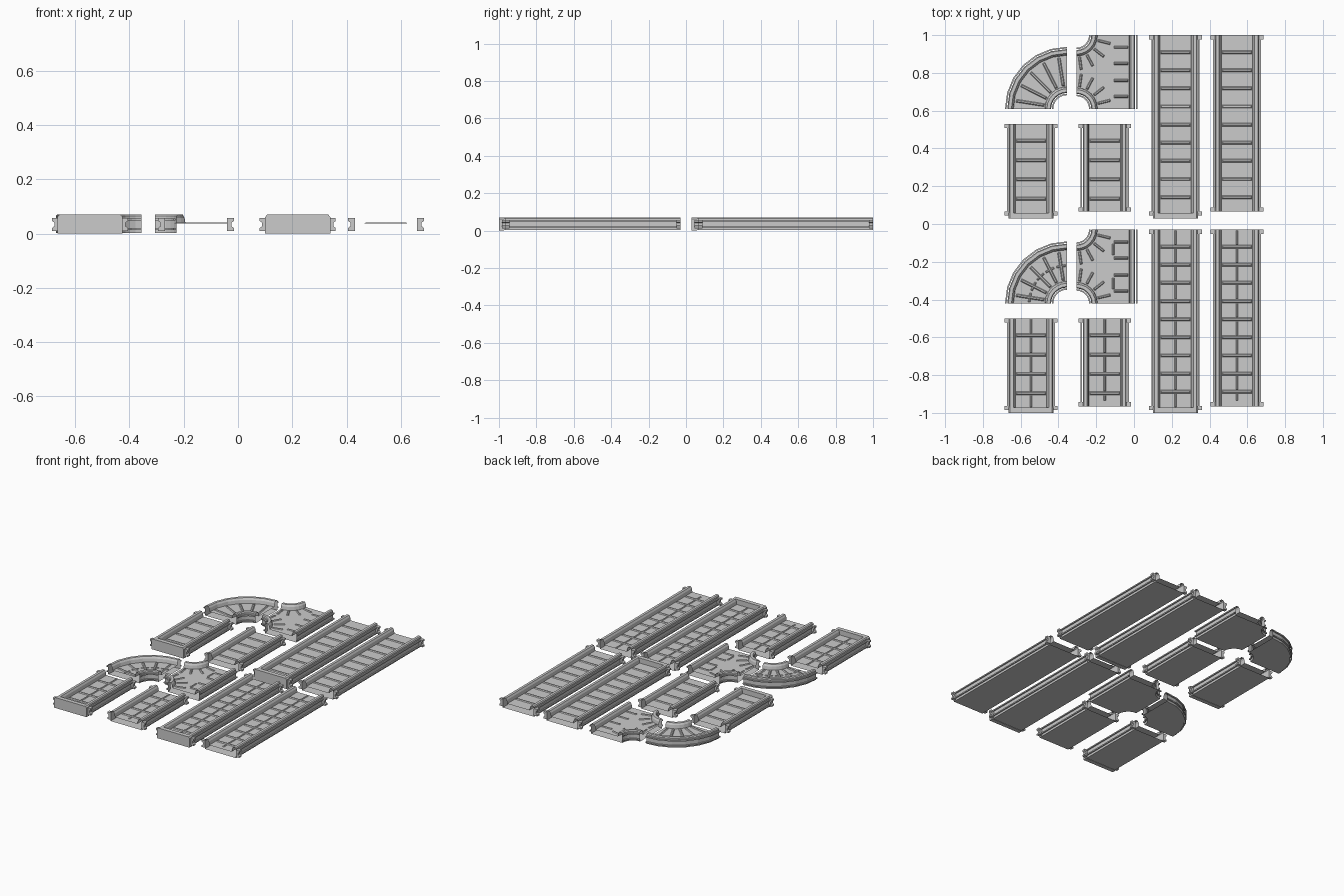
import bpy, bmesh
from math import sin, cos, radians
from mathutils import Vector

if "Cube" in bpy.data.objects:
    bpy.data.objects.remove(bpy.data.objects["Cube"])

BELT = 0.036
# half cross-section: (offset from lane centre, height), belt edge to base edge
RAIL = [(0.083, BELT), (0.087, 0.058), (0.094, 0.07), (0.111, 0.07), (0.116, 0.064), (0.116, 0.002)]
TUBE = RAIL + [(-o, z) for o, z in reversed(RAIL)]
# two thin side strips
STRIPS = [[(0.12, a), (0.128, a), (0.128, a + 0.008), (0.12, a + 0.008)] for a in (0.013, 0.048)]
POST = [(0.114, 0.01), (0.14, 0.01), (0.14, 0.02), (0.131, 0.027), (0.131, 0.040),
        (0.14, 0.046), (0.14, 0.057), (0.114, 0.057)]
CAP = [(-0.12, 0), (0.12, 0), (0.12, 0.061), (0.112, 0.07), (-0.112, 0.07), (-0.12, 0.061)]


def finish(name, bm):
    bmesh.ops.remove_doubles(bm, verts=bm.verts, dist=0.0003)
    bmesh.ops.recalc_face_normals(bm, faces=bm.faces)
    me = bpy.data.meshes.new(name)
    bm.to_mesh(me)
    bm.free()
    ob = bpy.data.objects.new(name, me)
    bpy.context.collection.objects.link(ob)


def mirror(prof):
    return [(-o, z) for o, z in prof]


def sweep(bm, path, prof, closed=True, ends=False):
    """path: list of (point, sideways direction)"""
    rings = [[bm.verts.new((p[0] + d[0] * o, p[1] + d[1] * o, z)) for o, z in prof] for p, d in path]
    n = len(prof)
    for a, b in zip(rings, rings[1:]):
        for i in range(n if closed else n - 1):
            j = (i + 1) % n
            bm.faces.new((a[i], a[j], b[j], b[i]))
    if ends:
        bm.faces.new(rings[0])
        bm.faces.new(rings[-1])


def line(x, y0, y1):
    return [((x, y0), (1, 0)), ((x, y1), (1, 0))]


def arc(cx, cy, r, a0, a1, n):
    out = []
    for i in range(n + 1):
        a = radians(a0 + (a1 - a0) * i / n)
        d = (cos(a), sin(a))
        out.append(((cx + r * d[0], cy + r * d[1]), d))
    return out


def ridge(bm, p, q, w=0.009, h=0.005):
    """raised bar with sloping sides on the belt"""
    p, q = Vector((*p, BELT)), Vector((*q, BELT))
    u = (q - p).normalized()
    s = Vector((-u.y, u.x, 0))
    up = Vector((0, 0, h))
    low = [p - s * w, q - s * w, q + s * w, p + s * w]
    e, t = u * w * 0.6, s * w * 0.45
    top = [p + e - t + up, q - e - t + up, q - e + t + up, p + e + t + up]
    a = [bm.verts.new(v) for v in low]
    b = [bm.verts.new(v) for v in top]
    bm.faces.new(b)
    for i in range(4):
        j = (i + 1) % 4
        bm.faces.new((a[i], a[j], b[j], b[i]))


def straight(name, x, y1, length, dy, capped, split):
    y0 = y1 - length + (0.0 if capped else 0.035)
    start = y0 + (0.015 if capped else 0)
    bm = bmesh.new()
    sweep(bm, line(x, start, y1), TUBE)
    finish(name + "_body", bm)
    # side strips and corner posts
    bm = bmesh.new()
    for prof in STRIPS:
        for pr in (prof, mirror(prof)):
            sweep(bm, line(x, start, y1), pr)
    finish(name + "_side_strips", bm)
    bm = bmesh.new()
    for a in (start, y1 - 0.022):
        for pr in (POST, mirror(POST)):
            sweep(bm, line(x, a, a + 0.022), pr, ends=True)
    finish(name + "_posts", bm)
    if capped:
        bm = bmesh.new()
        sweep(bm, line(x, y0, y0 + 0.028), CAP, ends=True)
        finish(name + "_end_wall", bm)
    # belt slats
    bm = bmesh.new()
    n = 4 if length < 0.6 else 9
    step = length / (n + 1) + (0.002 if n == 4 else -0.001)
    for i in range(n):
        y = y1 - 0.09 - step * i
        ridge(bm, (x - 0.08, y), (x + 0.08, y))
    if split:
        for i in range(n + 1):
            a = y1 - 0.09 - step * (i - 1) - 0.01
            b = a - step + 0.02
            ridge(bm, (x, min(a, y1 - 0.004)), (x, max(b, y0 + 0.03)), 0.006, 0.004)
    finish(name + "_belt_slats", bm)


def polar(cx, cy, r, a):
    return (cx + r * cos(radians(a)), cy + r * sin(radians(a)))


def curve(name, cx, cy, split):
    path = arc(cx, cy, 0.2, 90, 180, 6)
    bm = bmesh.new()
    sweep(bm, path, TUBE)
    finish(name + "_body", bm)
    bm = bmesh.new()
    for prof in STRIPS:
        for pr in (prof, mirror(prof)):
            sweep(bm, path, pr)
    finish(name + "_side_strips", bm)
    bm = bmesh.new()
    for i in range(5):
        a = 99 + 18 * i
        ridge(bm, polar(cx, cy, 0.122, a), polar(cx, cy, 0.272, a), 0.008)
        if split:
            ridge(bm, polar(cx, cy, 0.2, a - 7), polar(cx, cy, 0.2, a + 7), 0.006, 0.004)
    finish(name + "_belt_slats", bm)


def junction(name, cx, y0, y1, split):
    r = 0.195
    lane = cx + r
    low, high = arc(cx, y0, r, 0, 90, 6), arc(cx, y1, r, -90, 0, 6)
    side = line(lane, y0, y1)
    bm = bmesh.new()
    sweep(bm, side, RAIL, closed=False)
    for p in (low, high):
        sweep(bm, p, mirror(RAIL), closed=False)
    # belt and base sheets between the rails
    for o, z in (RAIL[0], RAIL[-1]):
        pts = [(p[0] - d[0] * o, p[1] - d[1] * o, z) for p, d in low + high]
        pts += [(lane + o, y1, z), (lane + o, y0, z)]
        bm.faces.new([bm.verts.new(v) for v in pts])
    finish(name + "_body", bm)
    bm = bmesh.new()
    for prof in STRIPS:
        sweep(bm, side, prof)
        for p in (low, high):
            sweep(bm, p, mirror(prof))
    finish(name + "_side_strips", bm)
    # slats: straight on the far side, fanned around both corners
    bm = bmesh.new()
    mid = (y0 + y1) / 2
    for k in (-0.13, -0.045, 0.045, 0.13):
        ridge(bm, (lane + 0.005, mid + k), (lane + 0.078, mid + k), 0.007)
    for yc, sg in ((y0, 1), (y1, -1)):
        for a in (14, 38, 62, 82):
            ridge(bm, polar(cx, yc, 0.118, a * sg), polar(cx, yc, 0.185, a * sg), 0.007)
        if split:
            ridge(bm, (lane, mid + sg * 0.06), (lane, mid + sg * 0.12), 0.006, 0.004)
    finish(name + "_belt_slats", bm)


# two kits: plain slats at the back, split slats at the front
for label, dy, split in (("plain", 0.0, False), ("split", -1.03, True)):
    curve(label + "_curve", -0.355, 0.61 + dy, split)
    junction(label + "_junction", -0.305, 0.61 + dy, 1.0 + dy, split)
    straight(label + "_short_capped", -0.545, 0.53 + dy, 0.5, dy, True, split)
    straight(label + "_short_open", -0.155, 0.53 + dy, 0.5, dy, False, split)
    straight(label + "_long_capped", 0.22, 1.0 + dy, 0.97, dy, True, split)
    straight(label + "_long_open", 0.545, 1.0 + dy, 0.97, dy, False, split)
